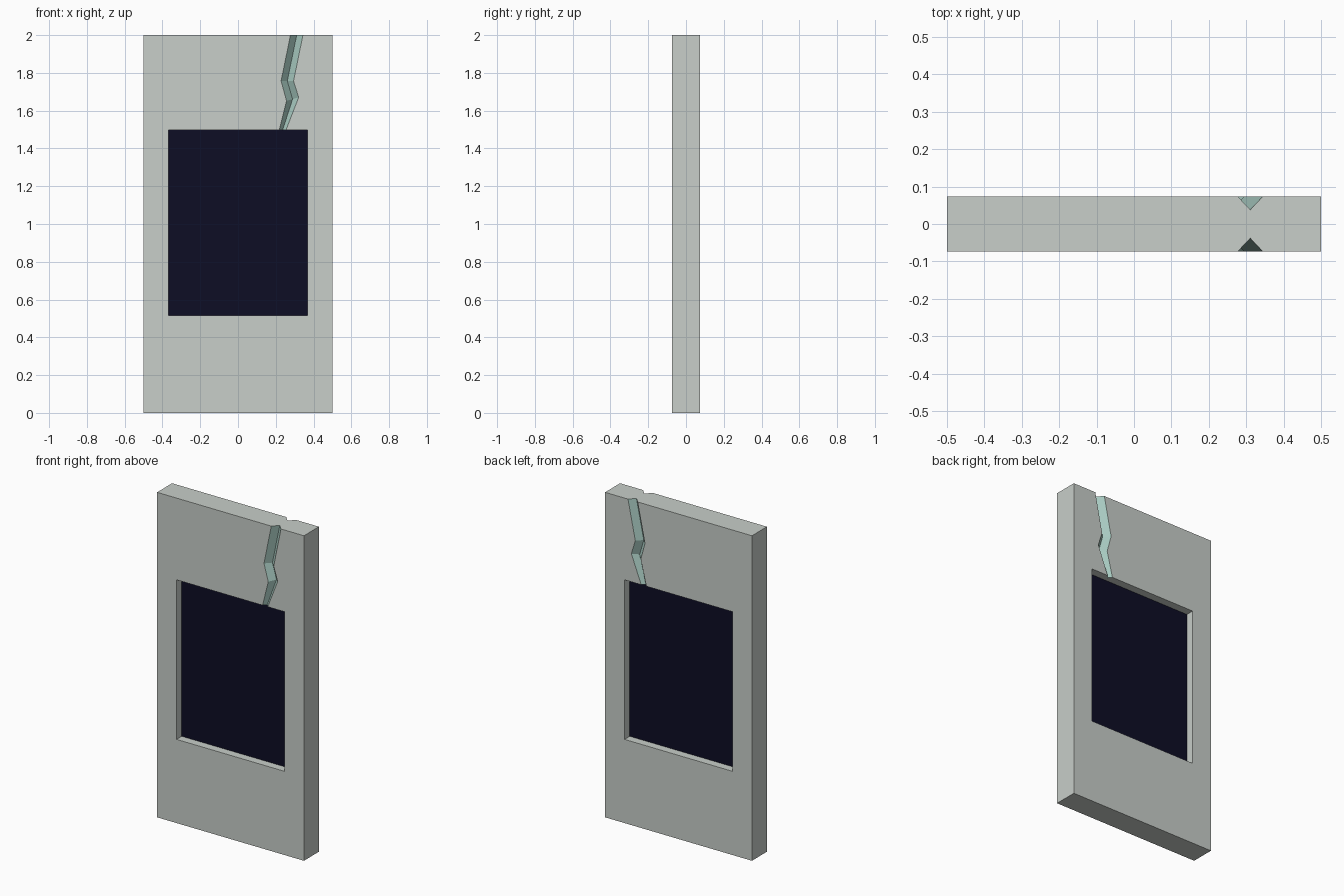
import bpy
import bmesh

if "Cube" in bpy.data.objects:
    bpy.data.objects.remove(bpy.data.objects["Cube"], do_unlink=True)

HALF_T = 0.073      # half thickness of the slab
RECESS = 0.05       # depth of the window recess


def material(name, rgb):
    m = bpy.data.materials.new(name)
    m.use_nodes = True
    m.diffuse_color = (*rgb, 1)
    bsdf = next(n for n in m.node_tree.nodes if n.type == 'BSDF_PRINCIPLED')
    bsdf.inputs["Base Color"].default_value = (*rgb, 1)
    return m


def add_object(name, bm):
    bmesh.ops.recalc_face_normals(bm, faces=bm.faces)
    mesh = bpy.data.meshes.new(name)
    bm.to_mesh(mesh)
    bm.free()
    obj = bpy.data.objects.new(name, mesh)
    bpy.context.collection.objects.link(obj)
    return obj


def box(name, low, high):
    bm = bmesh.new()
    bmesh.ops.create_cube(bm, size=1)
    for v in bm.verts:
        v.co = [(a + b) / 2 + c * (b - a) for a, b, c in zip(low, high, v.co)]
    return add_object(name, bm)


# Crack path: centre x, z, half width, depth, tilt of the section
CRACK = [(0.319, 2.04, 0.033, 0.035, 0),
         (0.261, 1.757, 0.033, 0.035, 0),
         (0.289, 1.661, 0.032, 0.035, 0.011),
         (0.229, 1.475, 0.016, 0.018, 0)]


def crack_cutter(name, side):
    # Triangular section swept along the zigzag path
    bm = bmesh.new()
    rings = []
    for x, z, w, d, tilt in CRACK:
        y_out, y_in = side * (HALF_T + 0.2 * d), side * (HALF_T - d)
        rings.append([bm.verts.new(p) for p in (
            (x - 1.2 * w, y_out, z - tilt), (x, y_in, z),
            (x + 1.2 * w, y_out, z + tilt))])
    for a, b in zip(rings, rings[1:]):
        for i in range(3):
            j = (i + 1) % 3
            bm.faces.new((a[i], a[j], b[j], b[i]))
    bm.faces.new(rings[0])
    bm.faces.new(rings[-1])
    return add_object(name, bm)


def cut(target, cutter):
    mod = target.modifiers.new("cut", 'BOOLEAN')
    mod.operation, mod.solver, mod.object = 'DIFFERENCE', 'EXACT', cutter
    bpy.context.view_layer.objects.active = target
    bpy.ops.object.modifier_apply(modifier=mod.name)
    bpy.data.objects.remove(cutter, do_unlink=True)


# Slab with a recessed window and a crack on both faces
slab = box("stone_slab", (-0.5, -HALF_T, 0), (0.5, HALF_T, 2))
for side in (-1, 1):
    ys = sorted((side * (HALF_T - RECESS), side * (HALF_T + 0.1)))
    cut(slab, box("recess_cutter", (-0.367, ys[0], 0.515), (0.367, ys[1], 1.497)))
    cut(slab, crack_cutter("crack_cutter", side))

# Colours: slanted faces are crack walls, sunken upright faces are the panel
slab.data.materials.clear()
for m in (material("pale_grey_stone", (0.58, 0.62, 0.585)),
          material("grey_green_crack", (0.39, 0.59, 0.53)),
          material("midnight_panel", (0.004, 0.004, 0.018))):
    slab.data.materials.append(m)
for f in slab.data.polygons:
    if max(abs(c) for c in f.normal) < 0.99:
        f.material_index = 1
    elif abs(f.normal.y) > 0.99 and abs(f.center.y) < HALF_T - 0.01:
        f.material_index = 2
    else:
        f.material_index = 0
